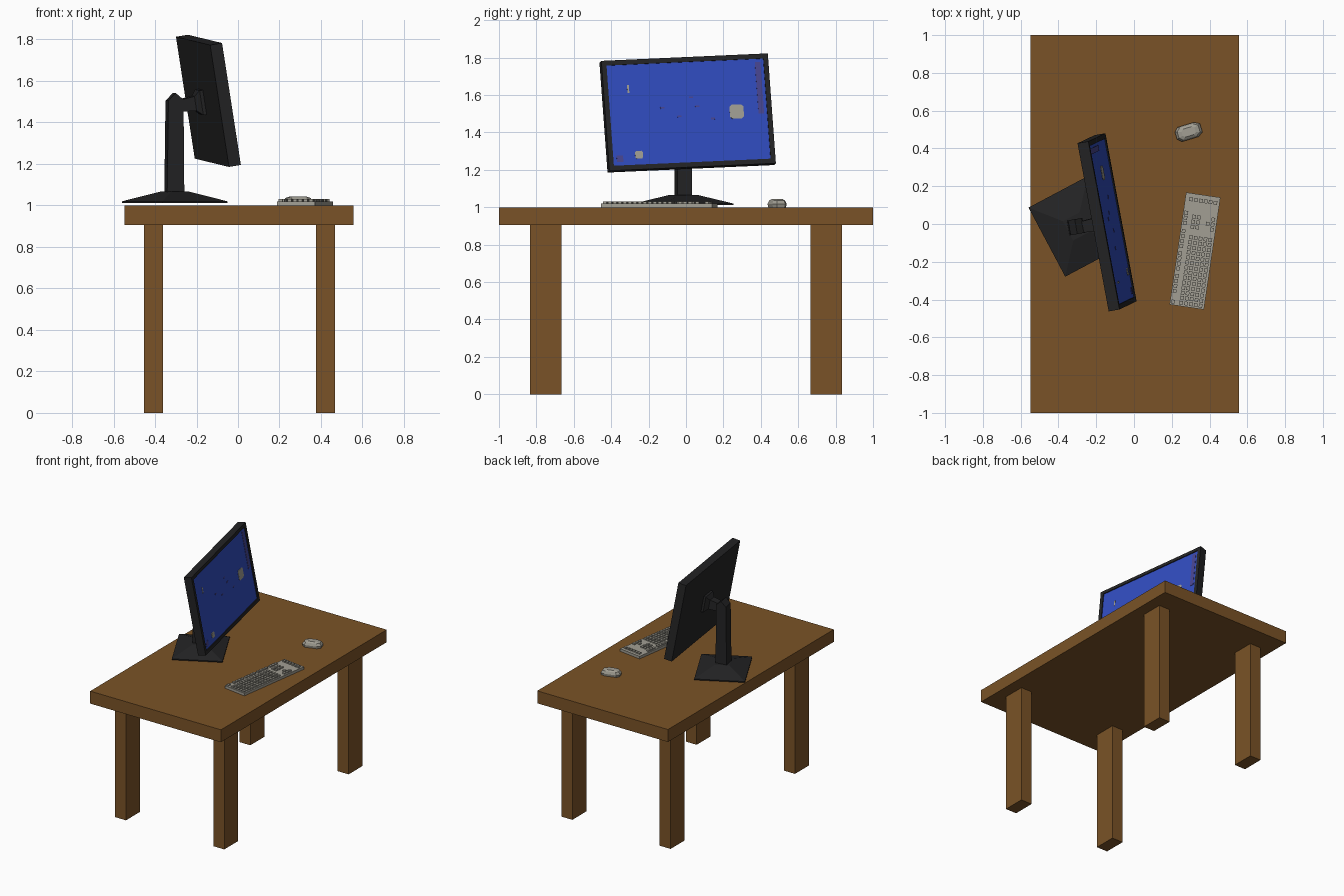
import bpy, bmesh, math
from mathutils import Matrix, Vector

if "Cube" in bpy.data.objects:
    bpy.data.objects.remove(bpy.data.objects["Cube"])


def material(name, rgb):
    m = bpy.data.materials.new(name)
    m.diffuse_color = (*rgb, 1)
    m.use_nodes = True
    m.node_tree.nodes["Principled BSDF"].inputs["Base Color"].default_value = m.diffuse_color
    return m


WOOD = material("brown wood", (0.195, 0.086, 0.02))
BLACK = material("black plastic", (0.017, 0.017, 0.018))
BLUE = material("screen blue", (0.03, 0.072, 0.52))
GREY = material("warm grey", (0.36, 0.345, 0.295))
MAUVE = material("dull violet", (0.065, 0.06, 0.28))


def finish(name, bm, mats, matrix=Matrix()):
    bmesh.ops.recalc_face_normals(bm, faces=bm.faces)
    mesh = bpy.data.meshes.new(name)
    bm.to_mesh(mesh)
    bm.free()
    for m in mats:
        mesh.materials.append(m)
    ob = bpy.data.objects.new(name, mesh)
    ob.matrix_world = matrix
    bpy.context.collection.objects.link(ob)
    return ob


def add_box(bm, lo, hi):
    lo, hi = Vector(lo), Vector(hi)
    size = hi - lo
    mat = Matrix.Translation((lo + hi) / 2) @ Matrix.Diagonal((*size, 1))
    return bmesh.ops.create_cube(bm, size=1, matrix=mat)["verts"]


def box(name, lo, hi, mat, matrix=Matrix()):
    bm = bmesh.new()
    add_box(bm, lo, hi)
    return finish(name, bm, [mat], matrix)


def loft(name, outline, rings, mat, matrix=Matrix()):
    """Stack scaled copies of an outline; rings are (x scale, y scale, z)."""
    bm = bmesh.new()
    loops = [[bm.verts.new((x * sx, y * sy, z)) for x, y in outline]
             for sx, sy, z in rings]
    n = len(outline)
    for a, b in zip(loops, loops[1:]):
        for i in range(n):
            bm.faces.new((a[i], a[(i + 1) % n], b[(i + 1) % n], b[i]))
    bm.faces.new(loops[0][::-1])
    bm.faces.new(loops[-1])
    return finish(name, bm, [mat], matrix)


def placed(x, y, z, degrees):
    return Matrix.Translation((x, y, z)) @ Matrix.Rotation(math.radians(degrees), 4, 'Z')


SQUARE = [(-1, -1), (1, -1), (1, 1), (-1, 1)]

# Table
box("table_top", (-0.548, -1, 0.905), (0.556, 1, 1.0), WOOD)
for xn, x in (("back", -0.408), ("front", 0.422)):
    for yn, y in (("left", -0.75), ("right", 0.75)):
        box(f"table_leg_{xn}_{yn}", (x - 0.046, y - 0.084, 0),
            (x + 0.046, y + 0.084, 0.905), WOOD)

# Monitor orientation: width, height and facing axes
w = Vector((-0.165, 0.89, 0.04)).normalized()
n = w.cross(Vector((-0.0915, -0.04, 0.589))).normalized()
h = n.cross(w)
screen = Matrix((w, h, n)).transposed().to_4x4()
screen.translation = (-0.114, 0.014, 1.509)

# Monitor casing with a recessed screen face
bm = bmesh.new()
add_box(bm, (-0.453, -0.298, -0.059), (0.453, 0.298, 0))
front = max(bm.faces, key=lambda f: f.calc_center_median().z)
bmesh.ops.inset_region(bm, faces=[front], thickness=0.037)
ext = bmesh.ops.extrude_face_region(bm, geom=[front])
for v in [e for e in ext["geom"] if isinstance(e, bmesh.types.BMVert)]:
    v.co.z -= 0.006
for f in [e for e in ext["geom"] if isinstance(e, bmesh.types.BMFace)]:
    f.material_index = 1
bmesh.ops.delete(bm, geom=[f for f in bm.faces if f is front], context='FACES_ONLY')
finish("monitor", bm, [BLACK, BLUE], screen)


def plate(name, u, v, du, dv, mat):
    box(name, (u - du / 2, v - dv / 2, -0.006), (u + du / 2, v + dv / 2, -0.004), mat, screen)


# Screen details
octagon = [(-1, -.7), (-.7, -1), (.7, -1), (1, -.7), (1, .7), (.7, 1), (-.7, 1), (-1, .7)]
for i, (u, v, r) in enumerate(((0.262, -0.008, 0.038), (-0.285, -0.218, 0.021))):
    loft(f"screen_icon_{i}", octagon, [(r, r, -0.006), (r, r, -0.004)], GREY,
         screen @ Matrix.Translation((u, v, 0)))
plate("screen_icon_thin", -0.318, 0.14, 0.01, 0.045, GREY)
plate("screen_side_strip", 0.395, 0.115, 0.03, 0.28, MAUVE)
plate("screen_corner_mark", -0.39, -0.235, 0.035, 0.035, MAUVE)
for i, (u, v) in enumerate(((-0.14, 0.03), (-0.05, -0.02), (0.02, 0.08), (0.05, 0.03), (0.13, -0.04))):
    plate(f"screen_small_mark_{i}", u, v, 0.022, 0.009, MAUVE)

# Mount between monitor and column
loft("monitor_mount", SQUARE, [(0.028, 0.028, -0.18), (0.035, 0.035, -0.1),
     (0.06, 0.06, -0.075), (0.06, 0.06, -0.055)], BLACK, screen)

# Stand column with a sloped hinge head
bm = bmesh.new()
profile = [(-0.042, 1.055), (0.042, 1.055), (0.038, 1.51), (0.0, 1.542), (-0.036, 1.505)]
face = bm.faces.new([bm.verts.new((x, -0.04, z)) for x, z in profile])
ext = bmesh.ops.extrude_face_region(bm, geom=[face])
bmesh.ops.translate(bm, vec=(0, 0.08, 0),
                    verts=[e for e in ext["geom"] if isinstance(e, bmesh.types.BMVert)])
finish("stand_column", bm, [BLACK], placed(-0.307, -0.014, 0, 10))

# Stand foot: low pyramid with a thin lip
loft("stand_foot", SQUARE, [(0.177, 0.207, 1.012), (0.177, 0.207, 1.02),
     (0.05, 0.058, 1.066)], BLACK, placed(-0.305, -0.013, 0, 28))

# Keyboard body and key blocks (local x = depth, y = length)
kb = placed(0.323, -0.143, 1.0, -8.4)
box("keyboard_body", (-0.092, -0.3, 0), (0.092, 0.3, 0.02), GREY, kb)
bm = bmesh.new()


def keys(x0, y0, rows, cols, px=0.026, py=0.027):
    for r in range(rows):
        for c in range(cols):
            x, y = x0 + r * px, y0 + c * py
            add_box(bm, (x, y, 0.019), (x + px - 0.007, y + py - 0.007, 0.03))


keys(-0.042, -0.292, 5, 14)                # main block
keys(-0.085, -0.292, 1, 1)                 # function row
for start in (-0.235, -0.115, 0.005):
    keys(-0.085, start, 1, 4)
keys(-0.085, 0.13, 1, 3)
keys(-0.042, 0.115, 2, 3)                  # navigation block
keys(0.062, 0.115, 1, 3)                   # arrow keys
keys(0.036, 0.142, 1, 1)
keys(-0.07, 0.258, 6, 1)                   # end column
finish("keyboard_keys", bm, [GREY], kb)

# Mouse
outline = [(-1, -.5), (-.7, -1), (.6, -1), (1, -.6), (1, .6), (.6, 1), (-.7, 1), (-1, .5)]
loft("mouse", outline, [(0.066, 0.036, 1.0), (0.07, 0.04, 1.018),
     (0.058, 0.033, 1.036), (0.036, 0.022, 1.044)], GREY, placed(0.289, 0.488, 0, 17))
